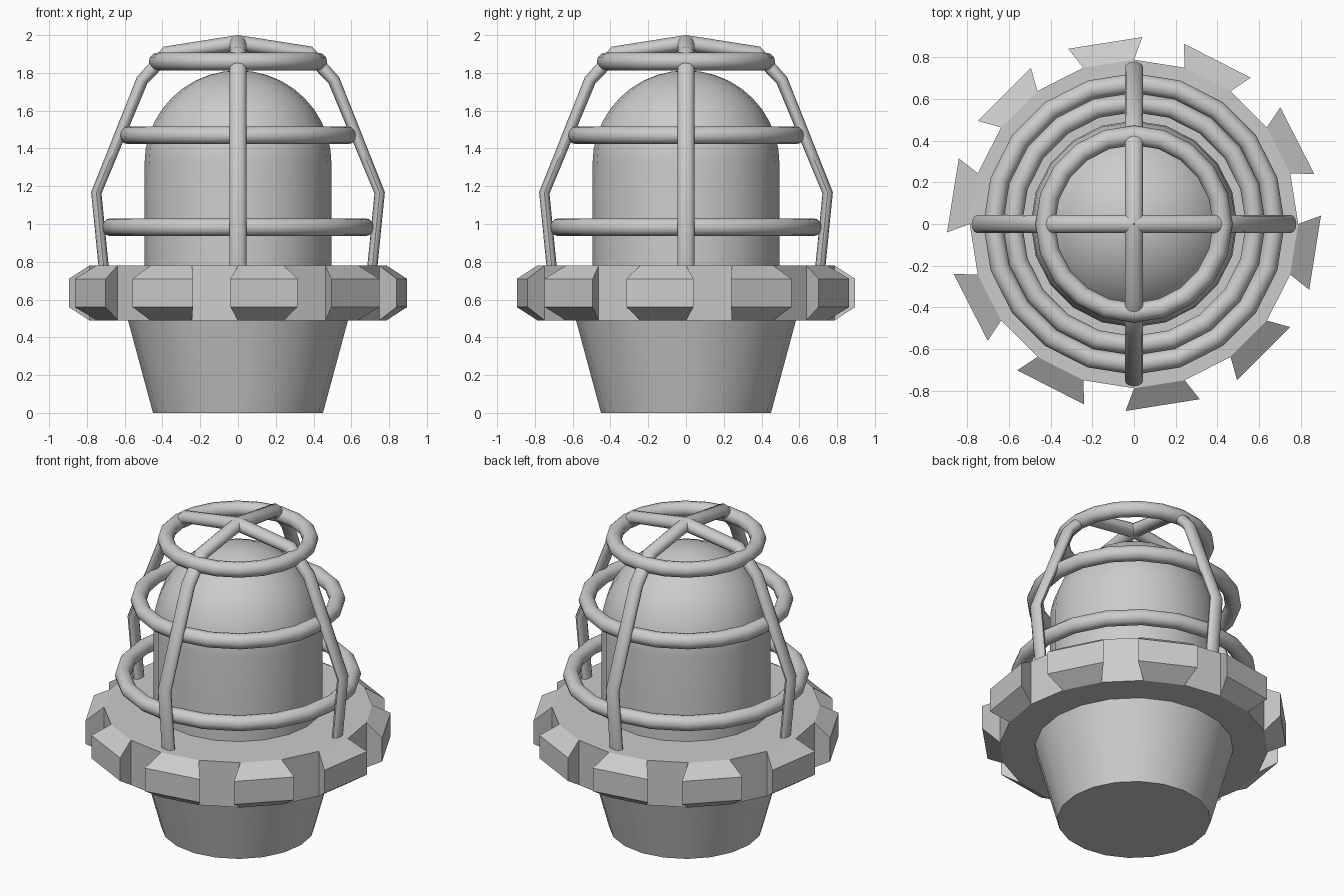
import bpy, bmesh, math
from mathutils import Vector, Matrix

if "Cube" in bpy.data.objects:
    bpy.data.objects.remove(bpy.data.objects["Cube"])

SIDES = 20


def finish(name, bm, smooth=True):
    bmesh.ops.recalc_face_normals(bm, faces=bm.faces)
    mesh = bpy.data.meshes.new(name)
    bm.to_mesh(mesh)
    bm.free()
    obj = bpy.data.objects.new(name, mesh)
    bpy.context.collection.objects.link(obj)
    if smooth:
        bpy.ops.object.select_all(action='DESELECT')
        obj.select_set(True)
        bpy.context.view_layer.objects.active = obj
        bpy.ops.object.shade_smooth_by_angle(angle=math.radians(40))
    return obj


def lathe(name, profile, closed=False, smooth=True):
    """Revolve (radius, z) points around z; open profiles may end on the axis."""
    bm = bmesh.new()
    verts = [bm.verts.new((r, 0, z)) for r, z in profile]
    n = len(verts)
    edges = [bm.edges.new((verts[i], verts[(i + 1) % n]))
             for i in range(n if closed else n - 1)]
    bmesh.ops.spin(bm, geom=verts + edges, cent=(0, 0, 0), axis=(0, 0, 1),
                   angle=math.tau, steps=SIDES, use_duplicate=False)
    bmesh.ops.remove_doubles(bm, verts=bm.verts, dist=1e-4)
    return finish(name, bm, smooth)


def sweep_bar(name, path, angle, half_thick, half_wide, sides=12):
    """Oval tube along a path in a vertical plane, mitred at the bends."""
    bm = bmesh.new()
    pts = [Vector(p) for p in path]
    dirs = [(b - a).normalized() for a, b in zip(pts, pts[1:])]
    rings = []
    for i, p in enumerate(pts):
        d0 = dirs[max(i - 1, 0)]
        d1 = dirs[i] if i < len(dirs) else Vector((-1, 0))
        d = (d0 + d1).normalized()
        normal = Vector((d.y, -d.x)) / max(d.dot(d0), 0.5)
        ring = []
        for k in range(sides):
            t = math.tau * k / sides
            q = p + normal * half_thick[i] * math.cos(t)
            ring.append(bm.verts.new((q.x, half_wide * math.sin(t), q.y)))
        rings.append(ring)
    for a, b in zip(rings, rings[1:]):
        for k in range(sides):
            j = (k + 1) % sides
            bm.faces.new((a[k], a[j], b[j], b[k]))
    bm.faces.new(rings[0])
    bm.faces.new(rings[-1])
    bmesh.ops.rotate(bm, verts=bm.verts, cent=(0, 0, 0),
                     matrix=Matrix.Rotation(angle, 3, 'Z'))
    return finish(name, bm)


# tapered socket below the collar
lathe("base_socket", [(0, 0), (0.45, 0), (0.585, 0.5), (0, 0.5)])

# collar: 20-sided disc with every second side pulled out into a grip lug
bm = bmesh.new()
bmesh.ops.create_cone(bm, cap_ends=True, segments=SIDES, radius1=0.787,
                      radius2=0.787, depth=0.29,
                      matrix=Matrix.Translation((0, 0, 0.635)))
lug_faces = []
for f in bm.faces:
    if abs(f.normal.z) < 0.5:
        c = f.calc_center_median()
        index = round((math.degrees(math.atan2(c.y, c.x)) - 9) / 18)
        if index % 2:
            lug_faces.append(f)
for f in bmesh.ops.extrude_discrete_faces(bm, faces=lug_faces)['faces']:
    f.normal_update()
    n, c = f.normal.copy(), f.calc_center_median()
    for v in f.verts:
        off = v.co - c
        off.z *= 0.515
        off.x *= 1.46
        off.y *= 1.46
        v.co = c + off + n * 0.101
finish("grip_collar", bm, smooth=False)

# glass dome
dome = [(0, 0.76), (0.495, 0.76), (0.495, 1.32)]
dome += [(0.495 * math.cos(t), 1.32 + 0.493 * math.sin(t))
         for t in (math.pi / 2 * i / 10 for i in range(1, 10))]
dome += [(0, 1.813)]
lathe("lamp_dome", dome)

# cage rings
for name, radius, z in (("lower_ring", 0.675, 0.983), ("middle_ring", 0.583, 1.47),
                        ("upper_ring", 0.425, 1.86)):
    lathe(name, [(radius + 0.047 * math.cos(math.tau * k / 12),
                  z + 0.047 * math.sin(math.tau * k / 12)) for k in range(12)],
          closed=True)

# four bent cage bars meeting over the dome
path = [(0.708, 0.74), (0.75, 1.165), (0.508, 1.76), (0.375, 1.905), (0, 1.958)]
for i in range(4):
    sweep_bar("cage_bar_%d" % (i + 1), path, i * math.pi / 2,
              [0.027, 0.027, 0.032, 0.036, 0.042], 0.044)
